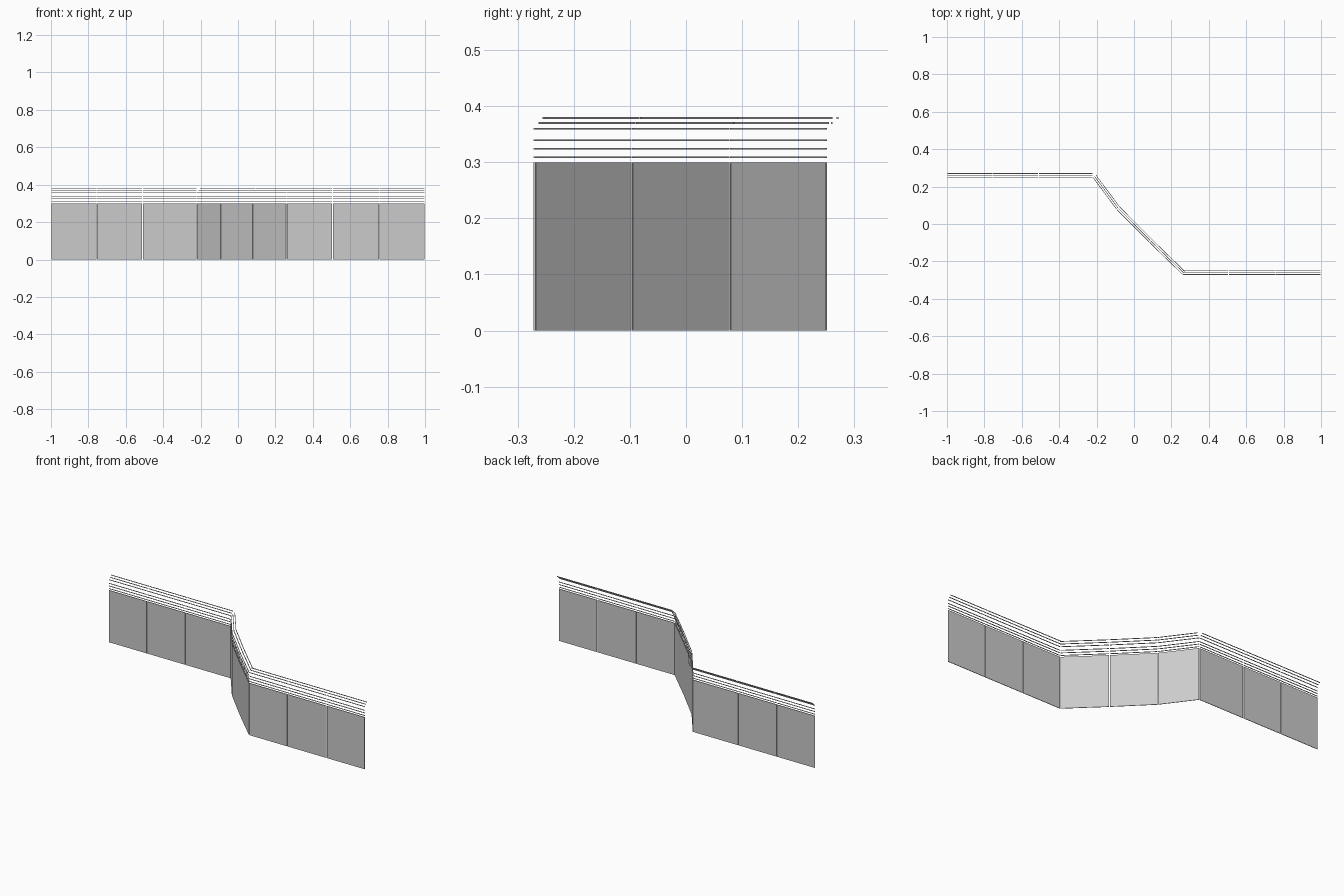
import bpy
from mathutils import Vector

if "Cube" in bpy.data.objects:
    bpy.data.objects.remove(bpy.data.objects["Cube"], do_unlink=True)


def material(name, value):
    mat = bpy.data.materials.new(name)
    mat.use_nodes = True
    color = (value, value, value, 1)
    mat.diffuse_color = color
    mat.node_tree.nodes["Principled BSDF"].inputs["Base Color"].default_value = color
    return mat


grey = material("light grey metal", 0.6)

# Fence line in plan, one point per panel joint
joints = [Vector(p) for p in ((-1, 0.25), (-0.755, 0.25), (-0.51, 0.25), (-0.22, 0.25),
                              (-0.092, 0.078), (0.081, -0.0965), (0.26, -0.27),
                              (0.505, -0.27), (0.755, -0.27), (1, -0.27))]
PANEL_HEIGHT = 0.3
THICK = 0.003
GAP = 0.004
# Wires: height and how far each leans out behind the panels
WIRES = ((0.309, 0), (0.324, 0), (0.339, 0), (0.36, 0), (0.37, 0.01), (0.379, 0.02))


def bar(name, start, end, bottom, height, lean=0):
    """Upright box running from start to end, moved sideways by lean."""
    along = (end - start).normalized()
    normal = Vector((-along.y, along.x))
    a = start + along * GAP / 2 + normal * lean
    b = end - along * GAP / 2 + normal * lean
    side = normal * THICK / 2
    plan = (a - side, b - side, b + side, a + side)
    verts = [(p.x, p.y, z) for z in (bottom, bottom + height) for p in plan]
    faces = [(3, 2, 1, 0), (4, 5, 6, 7)]
    faces += [(i, (i + 1) % 4, (i + 1) % 4 + 4, i + 4) for i in range(4)]
    mesh = bpy.data.meshes.new(name)
    mesh.from_pydata(verts, [], faces)
    mesh.materials.append(grey)
    bpy.context.collection.objects.link(bpy.data.objects.new(name, mesh))


# Panels with their rows of wire above
for n, (start, end) in enumerate(zip(joints, joints[1:]), 1):
    bar(f"fence_panel_{n}", start, end, 0, PANEL_HEIGHT)
    for row, (z, lean) in enumerate(WIRES, 1):
        bar(f"wire_{n}_row_{row}", start, end, z - THICK / 2, THICK, lean)
